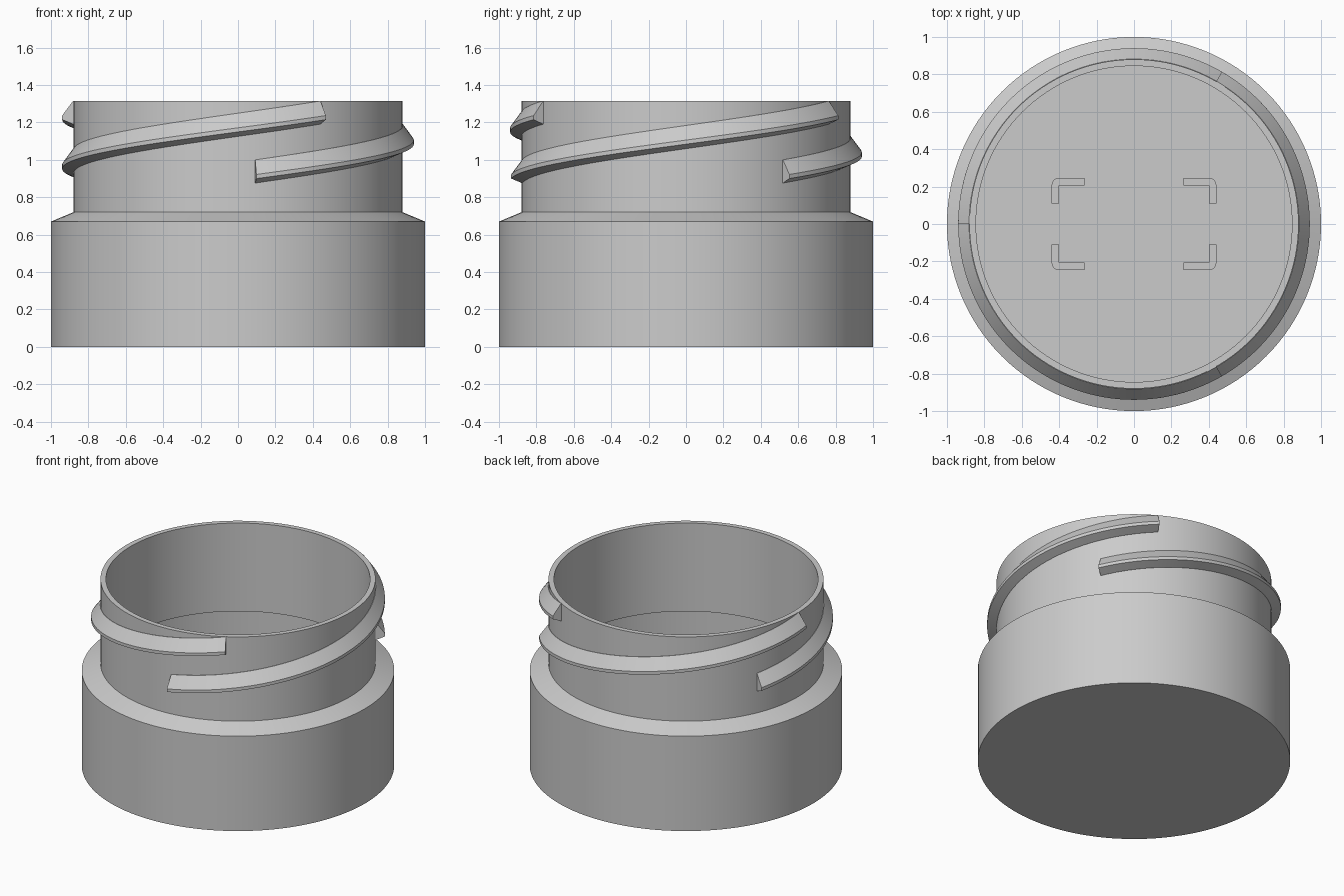
import bpy, bmesh, math
from mathutils import Vector

cube = bpy.data.objects.get("Cube")
if cube:
    bpy.data.objects.remove(cube, do_unlink=True)

SEGMENTS = 128
FLOOR_Z = 0.035
RIM_Z = 1.315
GREY = (0.6, 0.6, 0.6, 1)

grey = bpy.data.materials.new("plain grey")
grey.use_nodes = True
grey.diffuse_color = GREY
grey.node_tree.nodes["Principled BSDF"].inputs["Base Color"].default_value = GREY


def finish(bm, name, smooth=True):
    """Turn a bmesh into a named, coloured object."""
    bmesh.ops.recalc_face_normals(bm, faces=bm.faces)
    mesh = bpy.data.meshes.new(name)
    bm.to_mesh(mesh)
    bm.free()
    mesh.materials.append(grey)
    obj = bpy.data.objects.new(name, mesh)
    bpy.context.collection.objects.link(obj)
    if smooth:
        bpy.ops.object.select_all(action="DESELECT")
        obj.select_set(True)
        bpy.context.view_layer.objects.active = obj
        bpy.ops.object.shade_smooth_by_angle(angle=math.radians(20))


def polar(radius, angle, z):
    return Vector((radius * math.cos(angle), radius * math.sin(angle), z))


# Container: even-walled shell with base, sloped shoulder, neck and rim
def make_container():
    profile = [(1, 0), (1, 0.67), (0.88, 0.72), (0.88, RIM_Z),
               (0.845, RIM_Z), (0.845, 0.692), (0.965, 0.645), (0.965, FLOOR_Z)]
    bm = bmesh.new()
    rings = [[bm.verts.new(polar(r, math.tau * i / SEGMENTS, z))
              for i in range(SEGMENTS)] for r, z in profile]
    for low, high in zip(rings, rings[1:]):
        for i in range(SEGMENTS):
            j = (i + 1) % SEGMENTS
            bm.faces.new((low[i], low[j], high[j], high[i]))
    bm.faces.new(rings[0])
    bm.faces.new(rings[-1])
    finish(bm, "container")


# Screw thread: a ridge section swept along a rising arc
def make_thread(name, end_degrees, sweep=144, rise=0.315, steps=58):
    section = [(0.87, 0), (0.882, 0), (0.94, -0.078), (0.94, -0.1),
               (0.882, -0.124), (0.87, -0.124)]
    bm = bmesh.new()
    rings = []
    for i in range(steps + 1):
        back = 1 - i / steps
        angle = math.radians(end_degrees - sweep * back)
        rings.append([bm.verts.new(polar(r, angle, RIM_Z - rise * back + dz))
                      for r, dz in section])
    count = len(section)
    for a, b in zip(rings, rings[1:]):
        for k in range(count):
            m = (k + 1) % count
            bm.faces.new((a[k], a[m], b[m], b[k]))
    bm.faces.new(rings[0])
    bm.faces.new(rings[-1])
    finish(bm, name)


# Corner bracket: an upright L with a rounded outer corner on the inner floor
def make_bracket(name, sx, sy, height=0.1):
    right, top, radius, width = 0.44, 0.245, 0.035, 0.04
    outline = [(0.265, top - width), (0.265, top)]
    for i in range(5):
        a = math.pi / 2 * (1 - i / 4)
        outline.append((right - radius + radius * math.cos(a),
                        top - radius + radius * math.sin(a)))
    outline += [(right, 0.11), (right - width, 0.11), (right - width, top - width)]
    bm = bmesh.new()
    face = bm.faces.new([bm.verts.new((sx * x, sy * y, FLOOR_Z - 0.005)) for x, y in outline])
    made = bmesh.ops.extrude_face_region(bm, geom=[face])
    moved = [v for v in made["geom"] if isinstance(v, bmesh.types.BMVert)]
    bmesh.ops.translate(bm, verts=moved, vec=(0, 0, height + 0.005))
    finish(bm, name, smooth=False)


make_container()
for side, degrees in (("left", 60), ("right", 180), ("front", 300)):
    make_thread("thread_" + side, degrees)
for end, sy in (("front", -1), ("back", 1)):
    for side, sx in (("left", 1), ("right", -1)):
        make_bracket(f"bracket_{end}_{side}", sx, sy)
